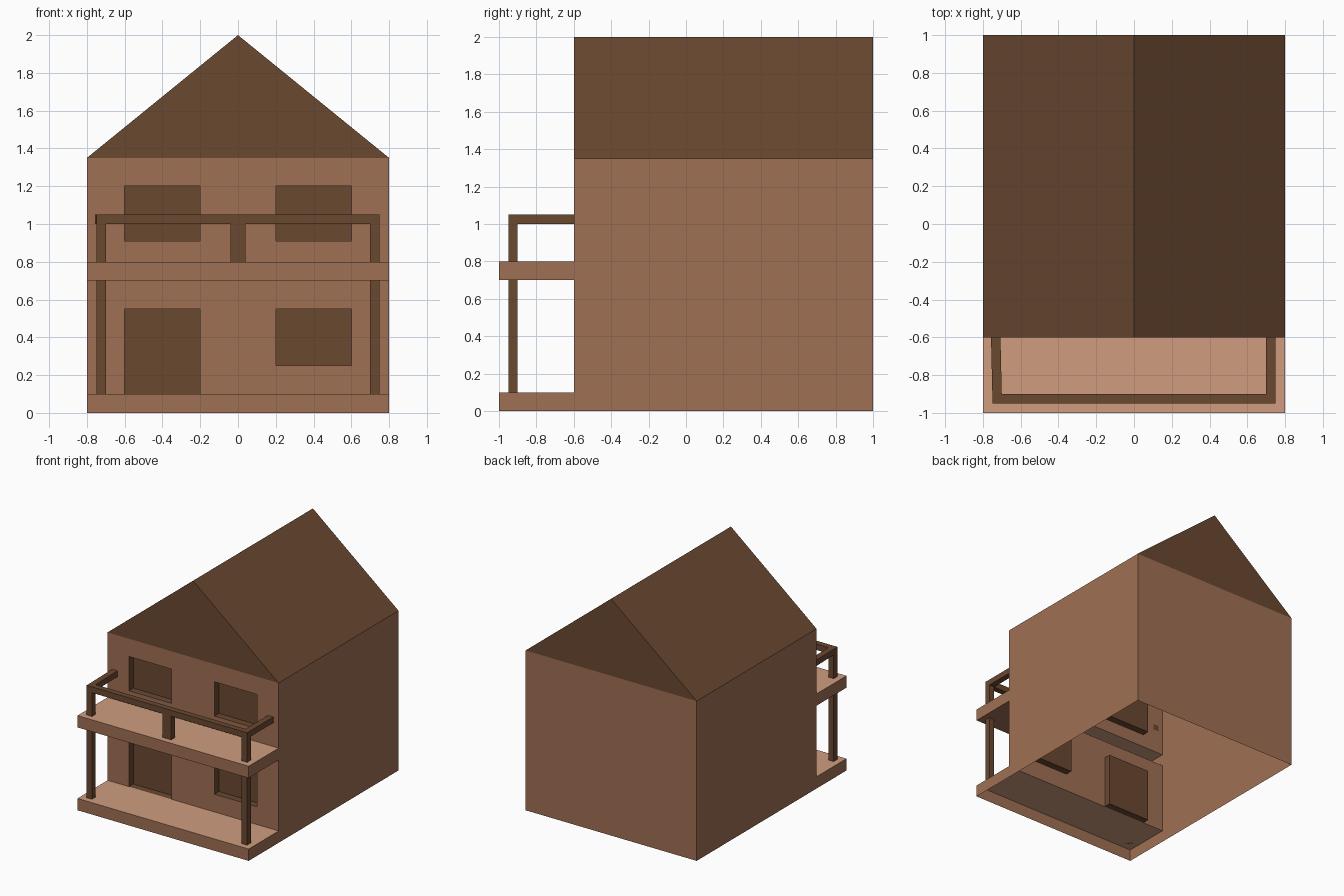
import bpy, bmesh
from mathutils import Vector

if "Cube" in bpy.data.objects:
    bpy.data.objects.remove(bpy.data.objects["Cube"])


def material(name, col):
    m = bpy.data.materials.new(name)
    m.diffuse_color = (*col, 1)
    m.use_nodes = True
    m.node_tree.nodes["Principled BSDF"].inputs["Base Color"].default_value = m.diffuse_color
    return m


WALL = material("wall brown", (0.351, 0.162, 0.089))
DARK = material("dark brown", (0.144, 0.065, 0.030))
FLOOR = material("floor tan", (0.63, 0.338, 0.212))


def finish(bm, name, mats):
    bmesh.ops.remove_doubles(bm, verts=bm.verts, dist=1e-5)
    me = bpy.data.meshes.new(name)
    bm.to_mesh(me)
    bm.free()
    for m in mats:
        me.materials.append(m)
    ob = bpy.data.objects.new(name, me)
    bpy.context.collection.objects.link(ob)
    return ob


def face(bm, pts, out, mat=0):
    """Add a face whose normal points towards out."""
    f = bm.faces.new([bm.verts.new(p) for p in pts])
    f.material_index = mat
    f.normal_update()
    if f.normal.dot(Vector(out)) < 0:
        f.normal_flip()


def side(bm, x, y0, y1, z0, z1, d, mat=0):
    face(bm, [(x, y0, z0), (x, y1, z0), (x, y1, z1), (x, y0, z1)], (d, 0, 0), mat)


def front(bm, y, x0, x1, z0, z1, d=-1, mat=0):
    face(bm, [(x0, y, z0), (x1, y, z0), (x1, y, z1), (x0, y, z1)], (0, d, 0), mat)


def level(bm, z, x0, x1, y0, y1, d, mat=0):
    face(bm, [(x0, y0, z), (x1, y0, z), (x1, y1, z), (x0, y1, z)], (0, 0, d), mat)


W, YF, YB, YP, EAVE, TOP = 0.8, -0.6, 1.0, -1.0, 1.35, 2.0
DEPTH = 0.06
OPENINGS = [(-0.6, -0.2, 0.1, 0.55), (0.2, 0.6, 0.25, 0.55),
            (-0.6, -0.2, 0.91, 1.2), (0.2, 0.6, 0.91, 1.2)]

# House shell: open underneath, front wall with sunken door and windows
bm = bmesh.new()
for s in (-1, 1):
    side(bm, s * W, YF, YB, 0, EAVE, s)
front(bm, YB, -W, W, 0, EAVE, 1)
xs = [-0.8, -0.6, -0.2, 0.2, 0.6, 0.8]
zs = [0.1, 0.25, 0.55, 0.7, 0.8, 0.91, 1.2, 1.35]
for x0, x1 in zip(xs, xs[1:]):
    for z0, z1 in zip(zs, zs[1:]):
        cx, cz = (x0 + x1) / 2, (z0 + z1) / 2
        in_opening = any(a < cx < b and c < cz < d for a, b, c, d in OPENINGS)
        if not in_opening and z0 != 0.7:
            front(bm, YF, x0, x1, z0, z1)
for a, b, c, d in OPENINGS:
    yi = YF + DEPTH
    front(bm, yi, a, b, c, d, -1, 1)
    side(bm, a, YF, yi, c, d, 1, 1)
    side(bm, b, YF, yi, c, d, -1, 1)
    level(bm, c, a, b, YF, yi, 1, 1)
    level(bm, d, a, b, YF, yi, -1, 1)
finish(bm, "house_walls", [WALL, DARK])

# Porch and balcony: hollow slabs open to the house
for name, z0, z1 in (("porch", 0, 0.1), ("balcony", 0.7, 0.8)):
    bm = bmesh.new()
    front(bm, YP, -W, W, z0, z1)
    for s in (-1, 1):
        side(bm, s * W, YP, YF, z0, z1, s)
    level(bm, z1, -W, W, YP, YF, 1, 1)
    if z0:
        level(bm, z0, -W, W, YP, YF, -1)
    finish(bm, name, [WALL, FLOOR])

# Roof: two slopes and two gables
bm = bmesh.new()
for s in (-1, 1):
    face(bm, [(s * W, YF, EAVE), (s * W, YB, EAVE), (0, YB, TOP), (0, YF, TOP)], (s, 0, 1))
for y, d in ((YF, -1), (YB, 1)):
    face(bm, [(-W, y, EAVE), (W, y, EAVE), (0, y, TOP)], (0, d, 0))
finish(bm, "roof", [DARK])


def bar(name, x0, x1, y0, y1, z0, z1, skew=0):
    """Box; skew shifts the end nearest the house sideways."""
    bm = bmesh.new()
    bmesh.ops.create_cube(bm, size=1)
    for v in bm.verts:
        back = v.co.y > 0
        v.co = ((x1 if v.co.x > 0 else x0) + (skew if back else 0),
                y1 if back else y0, z1 if v.co.z > 0 else z0)
    finish(bm, name, [DARK])


# Posts and railing
for label, x0, skew in (("left", -0.75, -0.007), ("right", 0.70, 0)):
    bar(label + "_lower_post", x0, x0 + 0.05, -0.95, -0.90, 0.1, 0.7)
    bar(label + "_rail_post", x0, x0 + 0.05, -0.95, -0.90, 0.8, 1.0)
    bar(label + "_side_rail", x0, x0 + 0.05, -0.90, YF, 1.0, 1.05, skew)
bar("middle_rail_post", -0.04, 0.04, -0.95, -0.90, 0.8, 1.0)
bar("front_rail", -0.75, 0.75, -0.95, -0.90, 1.0, 1.05)
